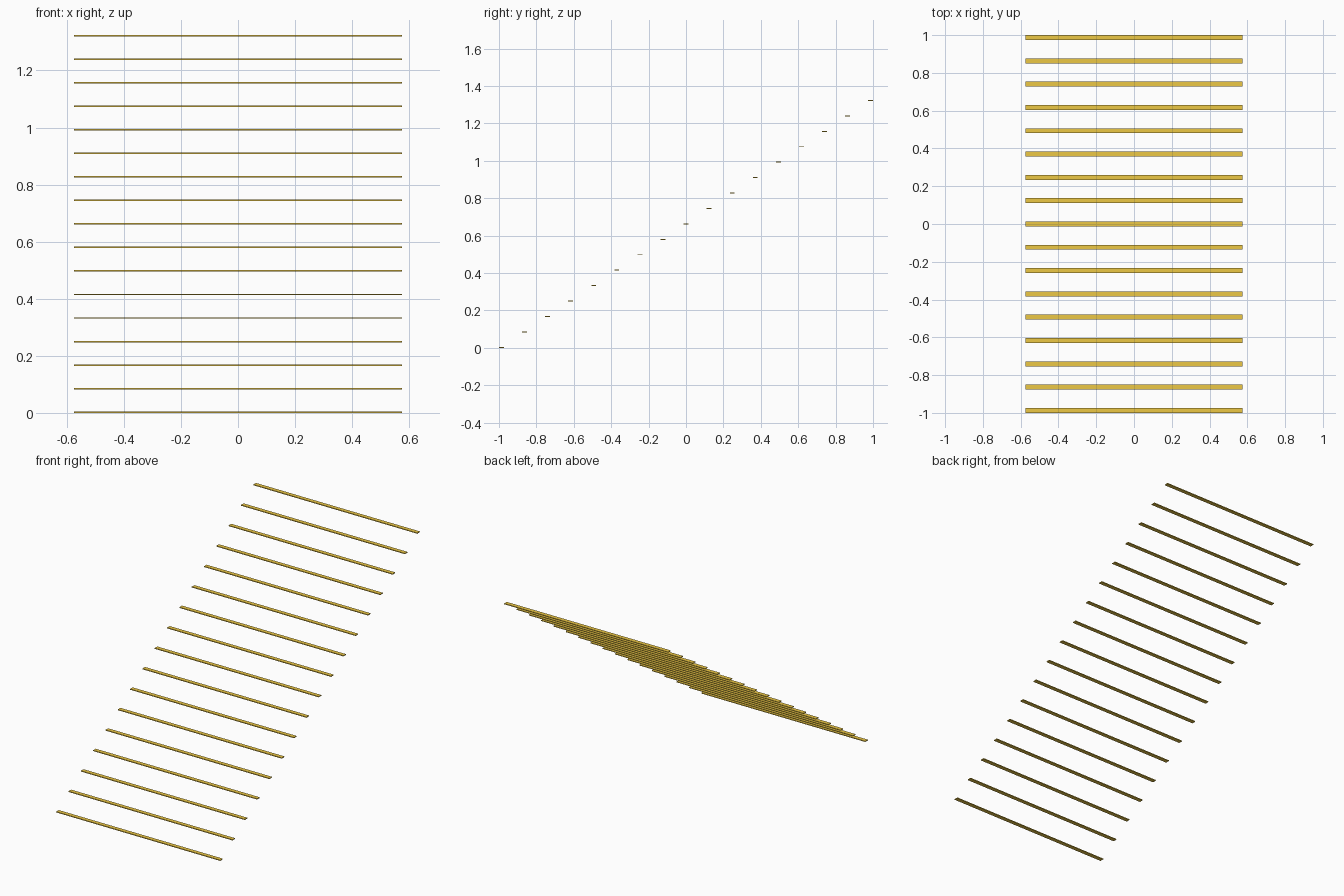
import bpy

if "Cube" in bpy.data.objects:
    bpy.data.objects.remove(bpy.data.objects["Cube"])

COUNT = 17
WIDTH, DEPTH, THICK = 1.15, 0.026, 0.005
Y0, Y_STEP = -0.987, 0.1234
Z0, Z_STEP = THICK / 2, 0.0825

# Golden yellow strip material
gold = bpy.data.materials.new("golden_yellow")
gold.diffuse_color = (0.85, 0.58, 0.06, 1)
gold.use_nodes = True
gold.node_tree.nodes["Principled BSDF"].inputs["Base Color"].default_value = gold.diffuse_color

# Thin step-edge strips rising towards the back like a staircase
for i in range(COUNT):
    bpy.ops.mesh.primitive_cube_add(
        size=1, location=(0, Y0 + i * Y_STEP, Z0 + i * Z_STEP))
    strip = bpy.context.object
    strip.name = f"step_edge_strip_{i + 1:02d}"
    strip.scale = (WIDTH, DEPTH, THICK)
    bpy.ops.object.transform_apply(location=False, rotation=False, scale=True)
    strip.data.materials.append(gold)
